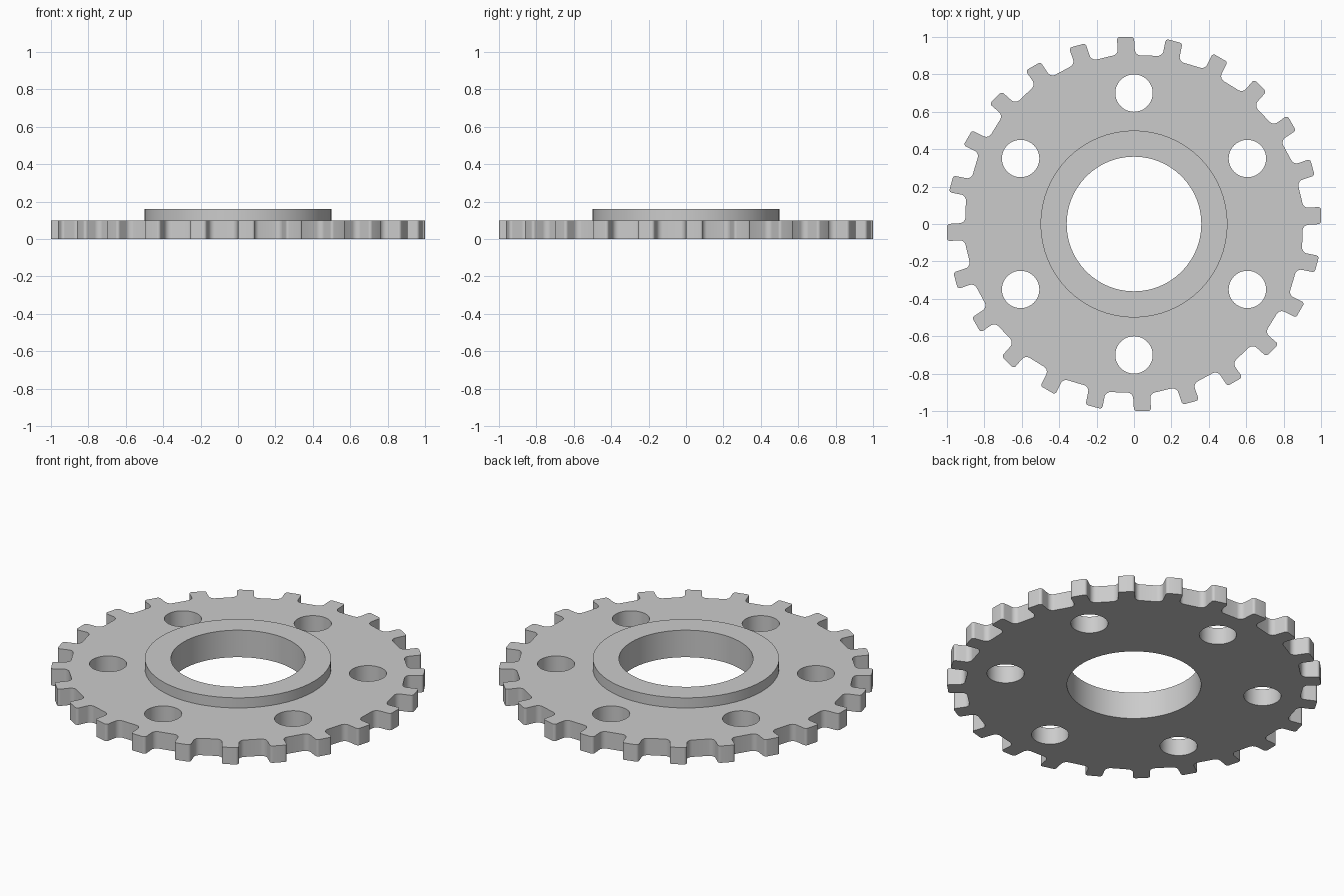
import bpy
import bmesh
from math import cos, sin, pi, tau, radians
from mathutils import Vector, Matrix

cube = bpy.data.objects.get("Cube")
if cube:
    bpy.data.objects.remove(cube, do_unlink=True)

TEETH = 24
BORE, HUB = 0.36, 0.50
PLATE_TOP, HUB_TOP = 0.10, 0.16

steel = bpy.data.materials.new("grey steel")
steel.use_nodes = True
colour = (0.6, 0.6, 0.6, 1)
steel.diffuse_color = colour
steel.node_tree.nodes["Principled BSDF"].inputs["Base Color"].default_value = colour


def circle(radius, centre=(0, 0), steps=64):
    return [(centre[0] + radius * cos(tau * i / steps),
             centre[1] + radius * sin(tau * i / steps)) for i in range(steps)]


def rounded(corners, steps=5):
    """Round each (point, radius) corner of a closed outline."""
    out = []
    for i, (p, r) in enumerate(corners):
        a = (corners[i - 1][0] - p).normalized()
        b = (corners[(i + 1) % len(corners)][0] - p).normalized()
        half = a.angle(b) / 2
        reach = r / abs(sin(half)) * cos(half)
        start, end = p + a * reach, p + b * reach
        centre = p + (a + b).normalized() * (r / sin(half))
        for k in range(steps + 1):
            spoke = start.lerp(end, k / steps) - centre
            out.append(centre + spoke.normalized() * r)
    return out


def plate(name, outlines, bottom, top):
    """Extrude flat outlines; inner ones become holes."""
    curve = bpy.data.curves.new(name + "_outline", "CURVE")
    curve.dimensions = "2D"
    curve.fill_mode = "BOTH"
    curve.extrude = (top - bottom) / 2
    for pts in outlines:
        spline = curve.splines.new("POLY")
        spline.points.add(len(pts) - 1)
        for sp, p in zip(spline.points, pts):
            sp.co = (p[0], p[1], 0, 1)
        spline.use_cyclic_u = True
    source = bpy.data.objects.new(name + "_outline", curve)
    bpy.context.collection.objects.link(source)
    bpy.context.view_layer.update()
    graph = bpy.context.evaluated_depsgraph_get()
    mesh = bpy.data.meshes.new_from_object(source.evaluated_get(graph))
    bpy.data.objects.remove(source, do_unlink=True)

    bm = bmesh.new()
    bm.from_mesh(mesh)
    bmesh.ops.remove_doubles(bm, verts=bm.verts, dist=0.0001)
    bmesh.ops.recalc_face_normals(bm, faces=bm.faces)
    bmesh.ops.translate(bm, verts=bm.verts, vec=(0, 0, (top + bottom) / 2))
    bm.to_mesh(mesh)
    bm.free()
    mesh.materials.clear()
    mesh.materials.append(steel)
    obj = bpy.data.objects.new(name, mesh)
    bpy.context.collection.objects.link(obj)
    bpy.ops.object.select_all(action="DESELECT")
    obj.select_set(True)
    bpy.context.view_layer.objects.active = obj
    bpy.ops.object.shade_smooth_by_angle(angle=radians(30))
    return obj


# Toothed rim: one offset tooth, repeated clockwise
tooth = [(Vector((-0.085, 0.907)), 0.032), (Vector((-0.092, 1.0)), 0.015),
         (Vector((0.0, 1.0)), 0.015), (Vector((0.006, 0.902)), 0.032)]
corners = []
for i in range(TEETH):
    turn = Matrix.Rotation(-tau * i / TEETH, 2)
    corners += [(turn @ p, r) for p, r in tooth]

# Bolt holes around the hub
holes = [circle(0.10, (0.7 * cos(a), 0.7 * sin(a)), 40)
         for a in (pi / 6 + tau * i / 6 for i in range(6))]

plate("toothed_plate", [rounded(corners), circle(BORE)] + holes, 0, PLATE_TOP)

# Raised hub ring
plate("hub_ring", [circle(HUB), circle(BORE)], PLATE_TOP, HUB_TOP)
